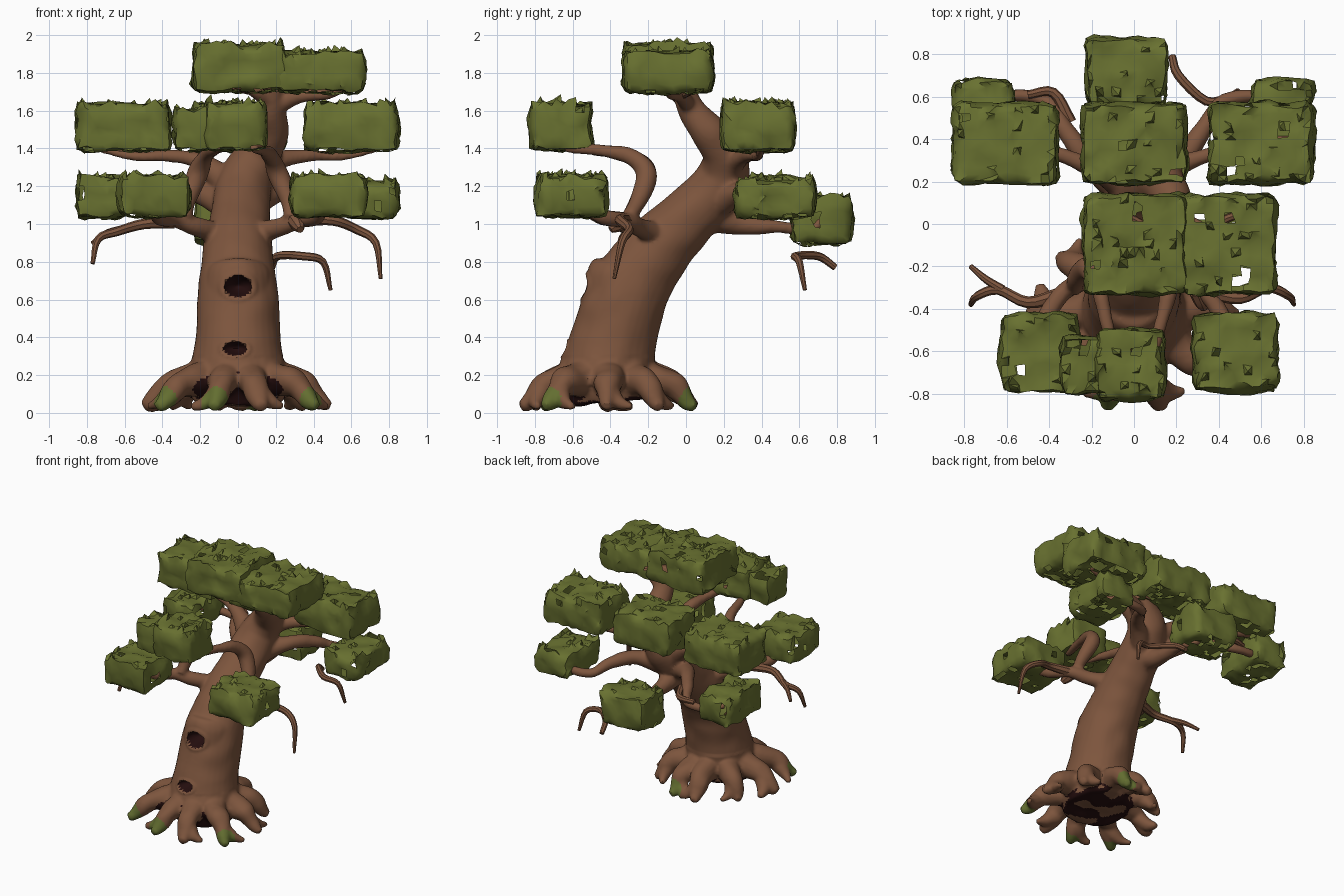
import bpy, bmesh, math, random
from mathutils import Vector, noise

if "Cube" in bpy.data.objects:
    bpy.data.objects.remove(bpy.data.objects["Cube"])

random.seed(7)


def material(name, rgb):
    m = bpy.data.materials.new(name)
    m.diffuse_color = (*rgb, 1)
    m.use_nodes = True
    m.node_tree.nodes["Principled BSDF"].inputs["Base Color"].default_value = m.diffuse_color
    return m


BARK = material("bark_brown", (0.205, 0.091, 0.047))
DARK = material("hollow_dark", (0.017, 0.004, 0.004))
LEAF = material("leaf_green", (0.140, 0.165, 0.030))
MOSS = material("moss_green", (0.125, 0.155, 0.030))


def make_object(name, bm, mats, angle=40):
    me = bpy.data.meshes.new(name)
    bm.to_mesh(me)
    bm.free()
    for m in mats:
        me.materials.append(m)
    ob = bpy.data.objects.new(name, me)
    bpy.context.collection.objects.link(ob)
    bpy.ops.object.select_all(action='DESELECT')
    ob.select_set(True)
    bpy.context.view_layer.objects.active = ob
    bpy.ops.object.shade_smooth_by_angle(angle=math.radians(angle))
    return ob


def tube(bm, pts, sides=14, steps=6):
    """Closed tapering tube through (x, y, z, radius) points."""
    p = [Vector(q) for q in pts]
    p = [2 * p[0] - p[1]] + p + [2 * p[-1] - p[-2]]
    path = []
    for i in range(1, len(p) - 2):
        a, b, c, d = p[i - 1:i + 3]
        for k in range(steps):
            t = k / steps
            path.append(0.5 * (2 * b + (c - a) * t + (2 * a - 5 * b + 4 * c - d) * t * t
                               + (3 * b - a - 3 * c + d) * t ** 3))
    path.append(p[-2])
    rings, n = [], None
    for i, q in enumerate(path):
        tan = (path[min(i + 1, len(path) - 1)] - path[max(i - 1, 0)]).to_3d().normalized()
        n = tan.orthogonal() if n is None else n - tan * n.dot(tan)
        n.normalize()
        w = tan.cross(n)
        rings.append([bm.verts.new(q.to_3d() + max(q.w, 0.004) * (
            n * math.cos(2 * math.pi * k / sides) + w * math.sin(2 * math.pi * k / sides)))
            for k in range(sides)])
    for r, s in zip(rings, rings[1:]):
        for k in range(sides):
            j = (k + 1) % sides
            bm.faces.new((r[k], r[j], s[j], s[k]))
    bm.faces.new(rings[0][::-1])
    bm.faces.new(rings[-1])


def mirrored(pts):
    return [(-x, y, z, r) for x, y, z, r in pts]


# --- Trunk, limbs and roots, fused into one skin ---
bm = bmesh.new()
tube(bm, [(0, -.41, .06, .23), (0, -.42, .17, .262), (0, -.41, .26, .248), (0, -.38, .4, .225), (0, -.32, .6, .217),
          (0, -.24, .75, .2), (0, -.12, .9, .178), (.01, 0, 1.02, .16), (.02, .12, 1.14, .15),
          (.05, .2, 1.26, .138), (.12, .2, 1.38, .115), (.18, .11, 1.5, .092),
          (.18, .02, 1.62, .072), (.18, -.03, 1.78, .06)], 32)
tube(bm, [(0, -.385, .4, .2), (0, -.36, .6, .19), (0, -.35, .74, .172), (0, -.34, .79, .13)], 24)   # shoulder

limbs = [
    # low front limb, front arch, side limb, low back limb
    [(.06, -.12, .93, .07), (.2, -.24, .98, .052), (.33, -.32, 1.02, .045), (.42, -.45, 1.04, .04), (.46, -.6, 1.12, .03)],
    [(.28, -.31, 1.03, .04), (.27, -.25, 1.13, .048), (.21, -.21, 1.27, .055), (.17, -.3, 1.36, .042),
     (.13, -.46, 1.39, .032), (.08, -.64, 1.4, .022)],
    [(.06, .2, 1.22, .08), (.2, .27, 1.33, .05), (.36, .33, 1.36, .035), (.55, .38, 1.36, .024), (.74, .4, 1.4, .02)],
    [(.06, .16, 1.1, .08), (.22, .3, 1.17, .055), (.33, .45, 1.16, .045), (.42, .58, 1.1, .035), (.6, .6, 1.1, .028), (.7, .52, 1.12, .02)],
]
for l in limbs:
    tube(bm, l)
    tube(bm, mirrored(l))
tube(bm, [(.01, .1, 1.05, .1), (0, .28, 1.0, .06), (0, .48, .985, .035), (-.03, .66, .97, .026), (-.05, .72, 1.03, .02)])
tube(bm, [(.18, .03, 1.6, .05), (.3, -.02, 1.67, .04), (.48, -.08, 1.69, .03), (.6, -.12, 1.74, .022)])
tube(bm, [(.18, 0, 1.64, .05), (.06, -.08, 1.72, .035), (-.1, -.12, 1.76, .022)])

# Roots: high knuckle, steep drop, forked toe
C = Vector((0, -.4, 0))
tips = [(.125, -.87), (.42, -.75), (.49, -.42), (.36, -.14), (.1, .05)]
tips += [(-x, y) for x, y in tips]
for x, y in tips:
    d = Vector((x, y, 0)) - C
    side = Vector((-d.y, d.x, 0)) * (0.25 if x > 0 else -0.25)
    at = lambda f, z, r, s=0: (*(C + d * f + side * s + Vector((0, 0, z))), r)
    tube(bm, [at(.35, .19, .1), at(.58, .17, .085), at(.74, .145, .07), at(.86, .085, .055),
              at(.94, .05, .042), at(1.01, .035, .026)])
    tube(bm, [at(.76, .12, .06), at(.86, .06, .042, .5), at(.9, .03, .02, 1.1)])

tree = make_object("root_base_cage", bm, [BARK])
rm = tree.modifiers.new("fuse", 'REMESH')
rm.mode, rm.voxel_size = 'VOXEL', 0.0125
sm = tree.modifiers.new("soften", 'SMOOTH')
sm.factor, sm.iterations = 0.5, 5
fused = bpy.data.meshes.new_from_object(tree.evaluated_get(bpy.context.evaluated_depsgraph_get()))
bpy.data.objects.remove(tree)
bm = bmesh.new()
bm.from_mesh(fused)
bm.normal_update()

# Hollows: (x, z, half width, half height, depth)
hollows = [(0, .67, .07, .053, .12), (-.015, .34, .058, .034, .08), (0, .125, .22, .085, 0)]
moss_tips = [Vector((x, y, .06)) for x, y in ((.41, -.74), (-.41, -.74), (-.125, -.86), (.1, .04))]


def reach(co, h):
    return math.hypot((co.x - h[0]) / h[2], (co.z - h[1]) / h[3])


for f in bm.faces:
    c = f.calc_center_median()
    f.material_index = 0
    if f.normal.y < -.2 and -.705 < c.y < -.4 and any(reach(c, h) < 1.08 for h in hollows):
        f.material_index = 1
    elif c.z < .13 and f.normal.z < -.5 and (c - C).length < .27 and noise.noise(c * 9) > -.05:
        f.material_index = 1
    elif any((c - t).length < .085 for t in moss_tips):
        f.material_index = 2
for v in bm.verts:
    if v.normal.y < -.2 and v.co.y < -.4:
        for h in hollows[:2]:
            d = reach(v.co, h)
            if d < 1:
                v.co.y += h[4] * (1 - d) ** .5
            elif d < 1.6:
                v.co.y -= .007 * math.sin((d - 1) / .6 * math.pi)
    v.co += v.normal * noise.noise(v.co * 8) * (.016 if v.co.z < .3 else .007)
    v.co.z = max(v.co.z, 0)
make_object("trunk_and_roots", bm, [BARK, DARK, MOSS], 50)

# --- Bare hanging twigs, and sprigs under the crown ---
bm = bmesh.new()
twigs = [
    [(-.34, -.33, 1.01, .035), (-.5, -.37, 1.0, .028), (-.64, -.31, .96, .024), (-.74, -.34, .92, .02), (-.77, -.38, .79, .012)],
    [(-.62, -.31, .97, .022), (-.7, -.26, .95, .018), (-.77, -.2, .9, .012)],
    [(.34, -.32, 1.02, .035), (.5, -.35, 1.02, .028), (.63, -.3, .97, .024), (.73, -.34, .9, .02), (.755, -.38, .71, .01)],
    [(.3, -.32, 1.02, .04), (.32, -.37, .99, .035), (.33, -.4, .97, .02)],
    [(.18, .79, .77, .018), (.21, .7, .83, .022), (.34, .58, .83, .022), (.45, .6, .8, .02), (.49, .63, .65, .011)],
    [(-.3, .48, 1.14, .03), (-.38, .62, 1.14, .024), (-.5, .61, 1.13, .02)],
    [(.34, -.03, 1.68, .025), (.45, .03, 1.71, .02), (.56, .06, 1.76, .012)],
    [(.1, -.05, 1.7, .025), (0, .02, 1.72, .02), (-.12, .06, 1.76, .012)],
    [(.18, -.04, 1.72, .03), (.14, -.16, 1.73, .02), (.1, -.26, 1.77, .012)],
]
for t in twigs:
    tube(bm, t, 8, 4)
make_object("twigs", bm, [BARK])


# --- Ragged, rounded box-shaped leaf clumps ---
def clump(name, x0, x1, y0, y1, z0, z1, open_below=.2):
    lo, hi = Vector((x0, y0, z0)), Vector((x1, y1, z1 - .035))
    bm = bmesh.new()
    bmesh.ops.create_cube(bm, size=1)
    for v in bm.verts:
        v.co = Vector((lo[i] if v.co[i] < 0 else hi[i] for i in range(3)))
    for i in range(3):
        n = max(2, round((hi[i] - lo[i]) / .042))
        for k in range(1, n):
            co, no = lo.copy(), Vector((0, 0, 0))
            co[i] += (hi[i] - lo[i]) * k / n
            no[i] = 1
            bmesh.ops.bisect_plane(bm, geom=bm.verts[:] + bm.edges[:] + bm.faces[:],
                                   plane_co=co, plane_no=no)
    for _ in range(3):
        bmesh.ops.smooth_vert(bm, verts=bm.verts, factor=.5, use_axis_x=True, use_axis_y=True, use_axis_z=True)
    for v in bm.verts:
        v.co += noise.noise_vector(v.co * 10) * .022 + Vector(random.uniform(-.006, .006) for _ in range(3))
    bm.normal_update()
    top = [f for f in bm.faces if f.normal.z > .6]
    rim = [v for v in {v for f in top for v in f.verts} if any(g.normal.z < .6 for g in v.link_faces)]
    for v in sorted(rim, key=lambda v: v.index):
        v.co.z += random.choice((0, 0, .012, .028))
    # ragged gaps, most of them on the underside
    zc = (z0 + z1) / 2
    spots = [random.choice([f for f in bm.faces if f.calc_center_median().z > zc - .05]) for _ in range(3)]
    gone = set(spots) | {random.choice(list(f.edges)).link_faces[0] for f in spots}
    gone |= {f for f in bm.faces if random.random() < (open_below if f.normal.z < -.7 else .005)}
    bmesh.ops.delete(bm, geom=list(gone), context='FACES')
    bmesh.ops.triangulate(bm, faces=[f for f in bm.faces if random.random() < .5])
    # leaf points on top, fewer on the sides
    spiky = [f for f in bm.faces if len(f.verts) == 4 and random.random() < (.2 if f.normal.z > .5 else .05)]
    up = [f for f in spiky if f.normal.z > .5]
    bmesh.ops.poke(bm, faces=[f for f in spiky if f.normal.z <= .5], offset=.01)
    for v in bmesh.ops.poke(bm, faces=up, offset=0)['verts']:
        v.co += Vector((random.uniform(-.02, .02), random.uniform(-.02, .02), random.uniform(.015, .04)))
    make_object(name, bm, [LEAF], 45)


clump("crown_left", -.24, .25, -.33, .14, 1.70, 1.985, .35)
clump("crown_right", .21, .67, -.33, .14, 1.695, 1.945, .35)
clump("front_centre_right_leaves", -.18, .15, -.83, -.50, 1.39, 1.67)
clump("front_centre_left_leaves", -.34, -.14, -.80, -.53, 1.39, 1.64)
clump("front_left_leaves", -.63, -.26, -.79, -.42, 1.04, 1.29)
clump("front_right_leaves", .28, .68, -.79, -.42, 1.04, 1.29)
clump("back_middle_leaves", -.24, .25, .19, .57, 1.385, 1.67, .25)
clump("back_left_leaves", -.855, -.36, .19, .57, 1.385, 1.67, .25)
clump("back_right_leaves", .35, .85, .19, .57, 1.385, 1.67, .25)
clump("back_low_left_leaves", -.855, -.57, .26, .68, 1.035, 1.28)
clump("back_low_right_leaves", .55, .85, .26, .68, 1.035, 1.26)
clump("back_low_leaves", -.23, .15, .56, .88, .895, 1.18)
